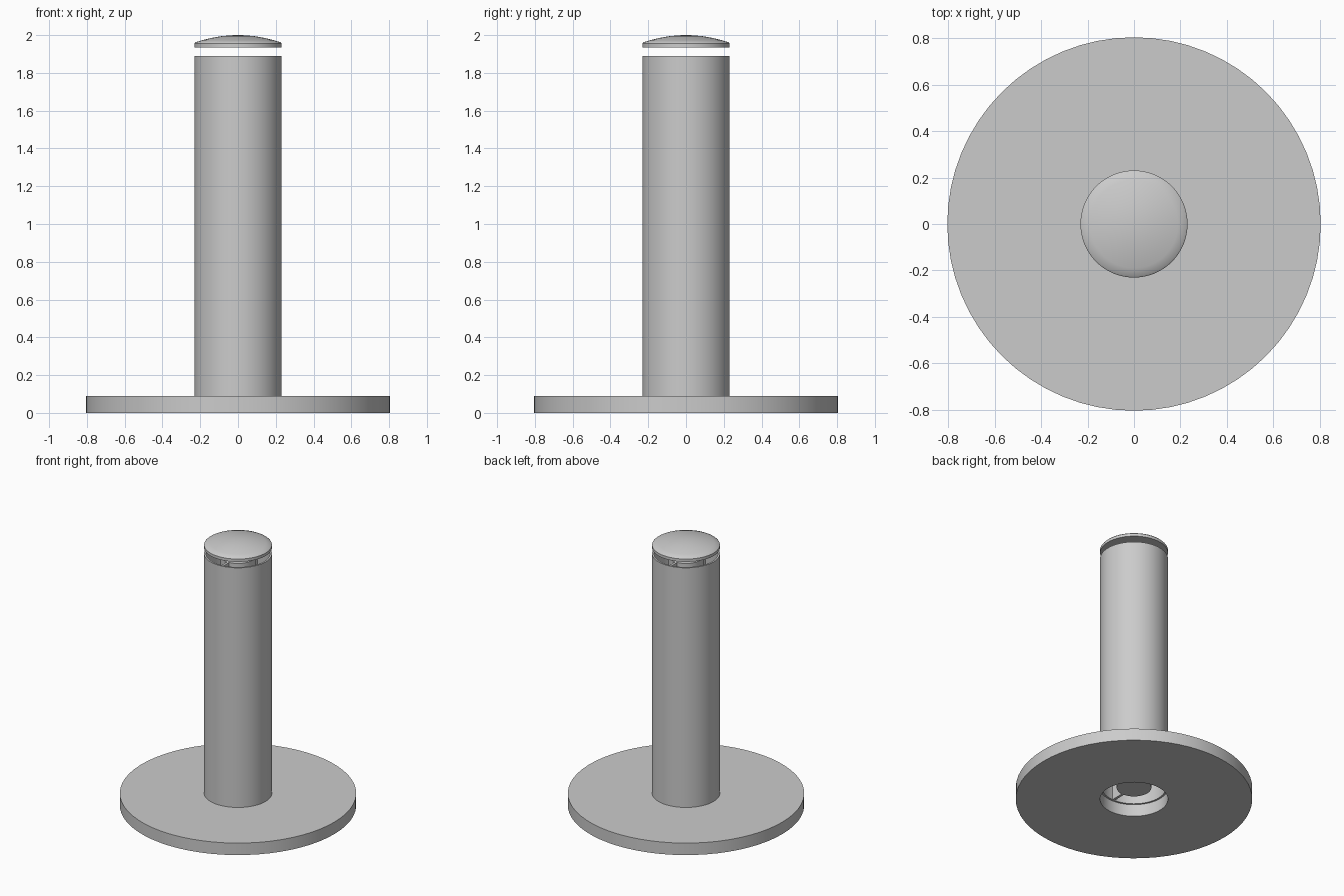
import bpy, bmesh, math

if "Cube" in bpy.data.objects:
    bpy.data.objects.remove(bpy.data.objects["Cube"])

SEG = 64


def finish(bm, name):
    bmesh.ops.remove_doubles(bm, verts=bm.verts, dist=1e-5)
    bmesh.ops.recalc_face_normals(bm, faces=bm.faces)
    mesh = bpy.data.meshes.new(name)
    bm.to_mesh(mesh)
    bm.free()
    ob = bpy.data.objects.new(name, mesh)
    bpy.context.collection.objects.link(ob)
    bpy.ops.object.select_all(action='DESELECT')
    ob.select_set(True)
    bpy.context.view_layer.objects.active = ob
    bpy.ops.object.shade_smooth_by_angle(angle=math.radians(35))
    return ob


def lathe(name, profile, closed=False):
    """Spin an (r, z) profile about the z axis."""
    bm = bmesh.new()
    vs = [bm.verts.new((r, 0, z)) for r, z in profile]
    pairs = list(zip(vs, vs[1:])) + ([(vs[-1], vs[0])] if closed else [])
    es = [bm.edges.new(p) for p in pairs]
    bmesh.ops.spin(bm, geom=vs + es, cent=(0, 0, 0), axis=(0, 0, 1),
                   angle=math.tau, steps=SEG, use_merge=True)
    return finish(bm, name)


def ring(name, r_in, r_out, z0, z1):
    return lathe(name, [(r_in, z0), (r_out, z0), (r_out, z1), (r_in, z1)], True)


def box(name, centre, size):
    bm = bmesh.new()
    bmesh.ops.create_cube(bm, size=1)
    for v in bm.verts:
        v.co = [c + s * k for c, s, k in zip(centre, size, v.co)]
    return finish(bm, name)


# Base disc with a through hole, and the hollow post above it
ring("base_plate", 0.231, 0.805, 0.0, 0.09)
ring("post_tube", 0.218, 0.231, 0.09, 1.89)

# Inner core seen through the base hole, held by thin webs
lathe("inner_core", [(0, 0.09), (0.118, 0.09), (0.118, 1.87), (0, 1.87)])
for side, label in ((-1, "front"), (1, "back")):
    box(label + "_web", (0, side * 0.168, 0.98), (0.018, 0.11, 1.78))

# Domed cap floating just above the post
lathe("domed_cap", [(0, 1.935), (0.231, 1.935), (0.231, 1.956), (0.225, 1.962),
                    (0.19, 1.973), (0.14, 1.985), (0.09, 1.994),
                    (0.04, 1.999), (0, 2.0)])
